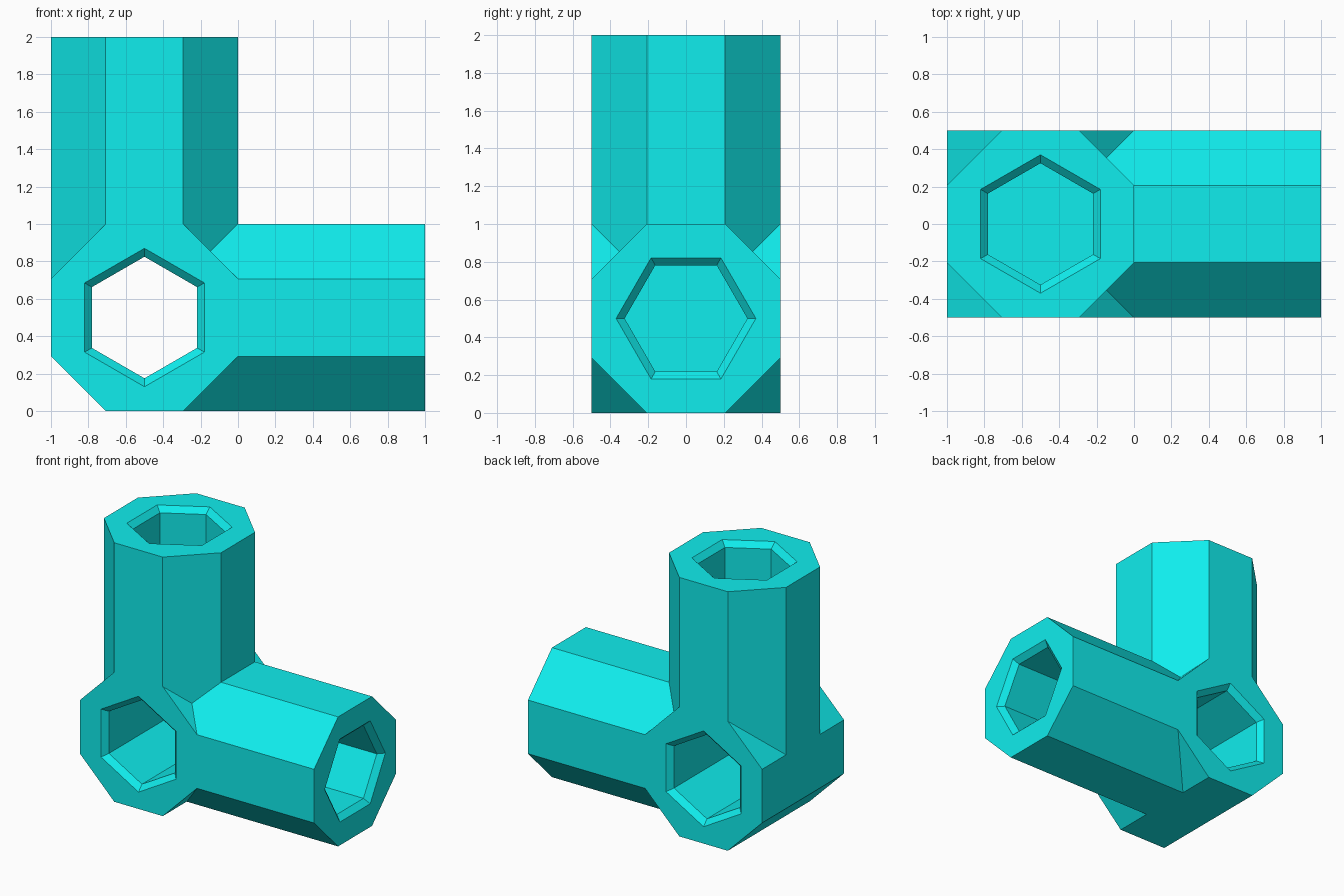
import bpy, bmesh, math
from mathutils import Vector

if "Cube" in bpy.data.objects:
    bpy.data.objects.remove(bpy.data.objects["Cube"])

CENTRE = Vector((-0.5, 0, 0.5))
X, Y, Z = Vector((1, 0, 0)), Vector((0, 1, 0)), Vector((0, 0, 1))
OCT_R = 0.5 / math.cos(math.pi / 8)
HEX_R, MOUTH_R, CHAMFER = 0.325, 0.37, 0.042
FLARE_R = 2 * MOUTH_R - HEX_R        # chamfer continued past the surface


def prism(name, sides, axis, first, rings, turn=0.0):
    """Stack of polygon rings (distance, radius) along an axis through CENTRE."""
    bm = bmesh.new()
    side = axis.cross(first)
    loops = []
    for t, r in rings:
        loop = []
        for i in range(sides):
            a = turn + math.tau * i / sides
            p = CENTRE + axis * t + (first * math.cos(a) + side * math.sin(a)) * r
            loop.append(bm.verts.new(p))
        loops.append(loop)
    for a, b in zip(loops, loops[1:]):
        for i in range(sides):
            j = (i + 1) % sides
            bm.faces.new((a[i], a[j], b[j], b[i]))
    bm.faces.new(loops[0])
    bm.faces.new(loops[-1])
    bmesh.ops.recalc_face_normals(bm, faces=bm.faces[:])
    mesh = bpy.data.meshes.new(name)
    bm.to_mesh(mesh)
    bm.free()
    obj = bpy.data.objects.new(name, mesh)
    bpy.context.collection.objects.link(obj)
    return obj


def combine(target, tool, operation):
    """Apply one boolean and discard the tool."""
    mod = target.modifiers.new(operation.lower(), 'BOOLEAN')
    mod.operation, mod.solver, mod.object = operation, 'EXACT', tool
    bpy.context.view_layer.objects.active = target
    bpy.ops.object.modifier_apply(modifier=mod.name)
    bpy.data.objects.remove(tool)


# Octagonal hub with two octagonal arms
hub = prism("pipe_connector", 8, Y, Z, [(-0.5, OCT_R), (0.5, OCT_R)], math.pi / 8)
for name, axis in (("side_arm", X), ("upright_arm", Z)):
    arm = prism(name, 8, axis, Y, [(0, OCT_R), (1.5, OCT_R)], math.pi / 8)
    combine(hub, arm, 'UNION')

# Chamfered hexagonal hole through the hub
d, c = 0.5, CHAMFER
combine(hub, prism("through_hole", 6, Y, Z, [
    (-d - c, FLARE_R), (-d + c, HEX_R), (d - c, HEX_R), (d + c, FLARE_R)]), 'DIFFERENCE')

# Chamfered hexagonal sockets in both arms
for name, axis in (("side_socket", X), ("upright_socket", Z)):
    socket = prism(name, 6, axis, Y, [
        (0.5, HEX_R), (1.5 - c, HEX_R), (1.5 + c, FLARE_R)])
    combine(hub, socket, 'DIFFERENCE')

# Merge flat regions left by the booleans
bm = bmesh.new()
bm.from_mesh(hub.data)
bmesh.ops.remove_doubles(bm, verts=bm.verts[:], dist=1e-5)
bmesh.ops.dissolve_limit(bm, angle_limit=0.01, verts=bm.verts[:], edges=bm.edges[:])
bm.to_mesh(hub.data)
bm.free()

# Cyan finish
cyan = bpy.data.materials.new("cyan")
cyan.diffuse_color = (0.005, 0.85, 0.85, 1)
cyan.use_nodes = True
cyan.node_tree.nodes["Principled BSDF"].inputs["Base Color"].default_value = cyan.diffuse_color
hub.data.materials.clear()
hub.data.materials.append(cyan)
for poly in hub.data.polygons:
    poly.material_index = 0
    poly.use_smooth = False
